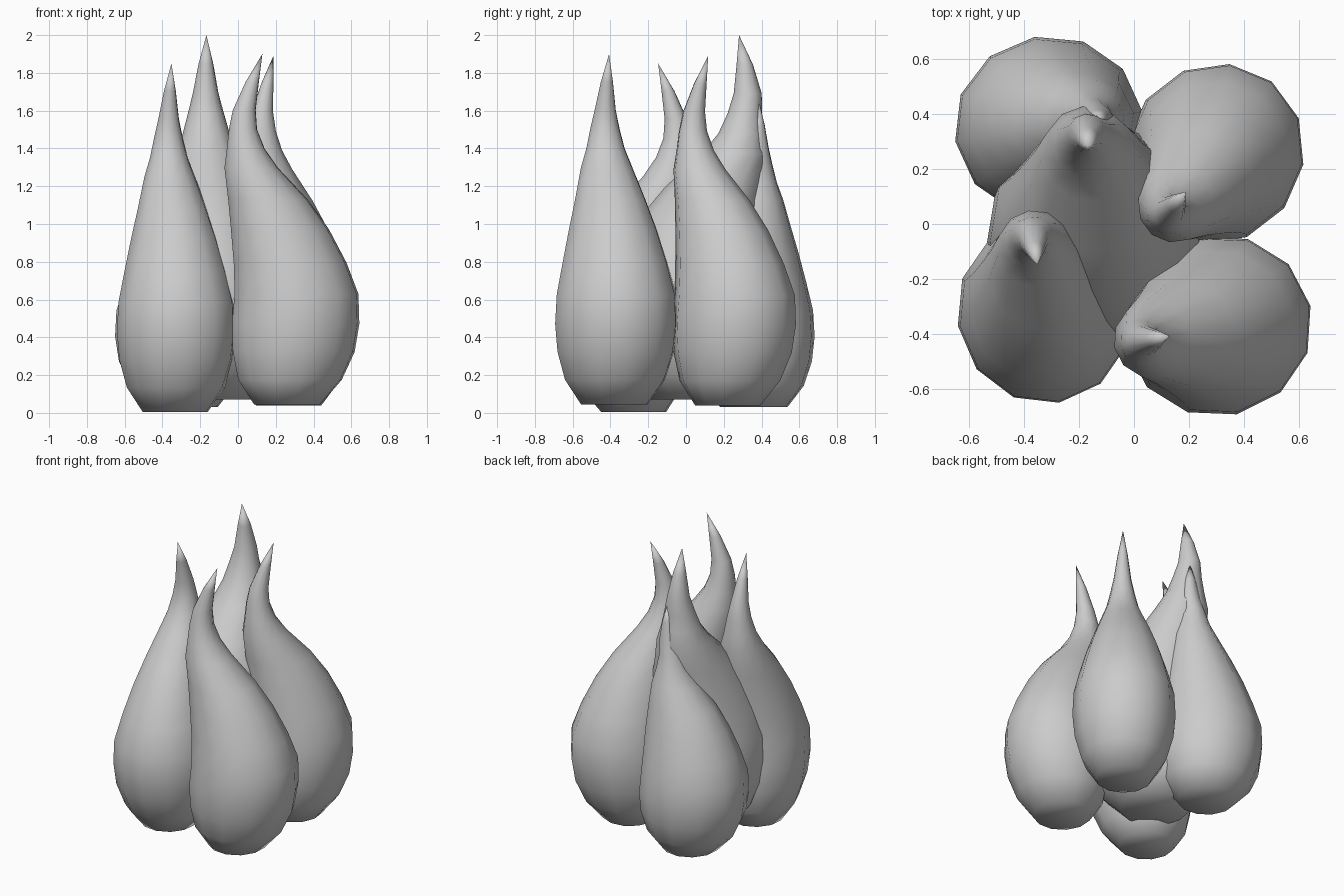
import bpy, bmesh, math

cube = bpy.data.objects.get("Cube")
if cube:
    bpy.data.objects.remove(cube, do_unlink=True)

grey = bpy.data.materials.new("plain_grey")
grey.use_nodes = True
grey.diffuse_color = (0.6, 0.6, 0.6, 1)
grey.node_tree.nodes["Principled BSDF"].inputs["Base Color"].default_value = (0.6, 0.6, 0.6, 1)

SIDES = 12
NECK, TIP = .785, .18
# Flame rings: height fraction, lean from the body centre, depth and width radii
RINGS = [(0, .045, .18, .18), (.07, .03, .28, .27), (.15, .01, .33, .315),
         (.23, 0, .345, .33), (.315, -.005, .335, .322), (.405, .03, .305, .283),
         (.5, .085, .265, .237), (.585, .15, .215, .19), (.675, .24, .145, .14),
         (.73, .27, .102, .104), (NECK, .285, .076, .08), (.84, .278, .062, .057),
         (.92, .235, .036, .033)]


def flame(name, center, base, top, azimuth, scale, gain=1, tip=TIP):
    """Teardrop leaning along azimuth, its tip hooking back."""
    a = math.radians(azimuth)
    bm = bmesh.new()

    def point(frac, lean, depth, width, angle):
        # Above the neck, blend the lean towards the chosen tip position
        blend = max(0, (frac - NECK) / (1 - NECK))
        u = lean * gain + blend * (tip - TIP * gain) + depth * math.cos(angle)
        v = width * math.sin(angle)
        return bm.verts.new((center[0] + scale * (u * math.cos(a) - v * math.sin(a)),
                             center[1] + scale * (u * math.sin(a) + v * math.cos(a)),
                             base + frac * (top - base)))

    loops = [[point(*ring, math.tau * i / SIDES) for i in range(SIDES)]
             for ring in RINGS]
    bm.faces.new(reversed(loops[0]))
    for low, high in zip(loops, loops[1:]):
        for i in range(SIDES):
            j = (i + 1) % SIDES
            bm.faces.new((low[i], low[j], high[j], high[i]))
    peak = point(1, TIP, 0, 0, 0)
    for i in range(SIDES):
        bm.faces.new((loops[-1][i], loops[-1][(i + 1) % SIDES], peak))
    for face in bm.faces:
        face.smooth = True
    mesh = bpy.data.meshes.new(name)
    bm.to_mesh(mesh)
    bm.free()
    mesh.materials.append(grey)
    bpy.context.collection.objects.link(bpy.data.objects.new(name, mesh))


# Four outer flames around a larger middle one
flame("front_right_flame", (-.325, -.32), .005, 1.85, 99, .97)
flame("front_left_flame", (.305, -.37), .045, 1.9, 192, 1)
flame("back_left_flame", (.295, .255), .04, 1.89, 232, .97)
flame("back_right_flame", (-.31, .355), .03, 1.66, 9, 1, gain=.55)
flame("middle_flame", (-.14, -.03), .07, 2.0, 95, 1.2, tip=.26)
